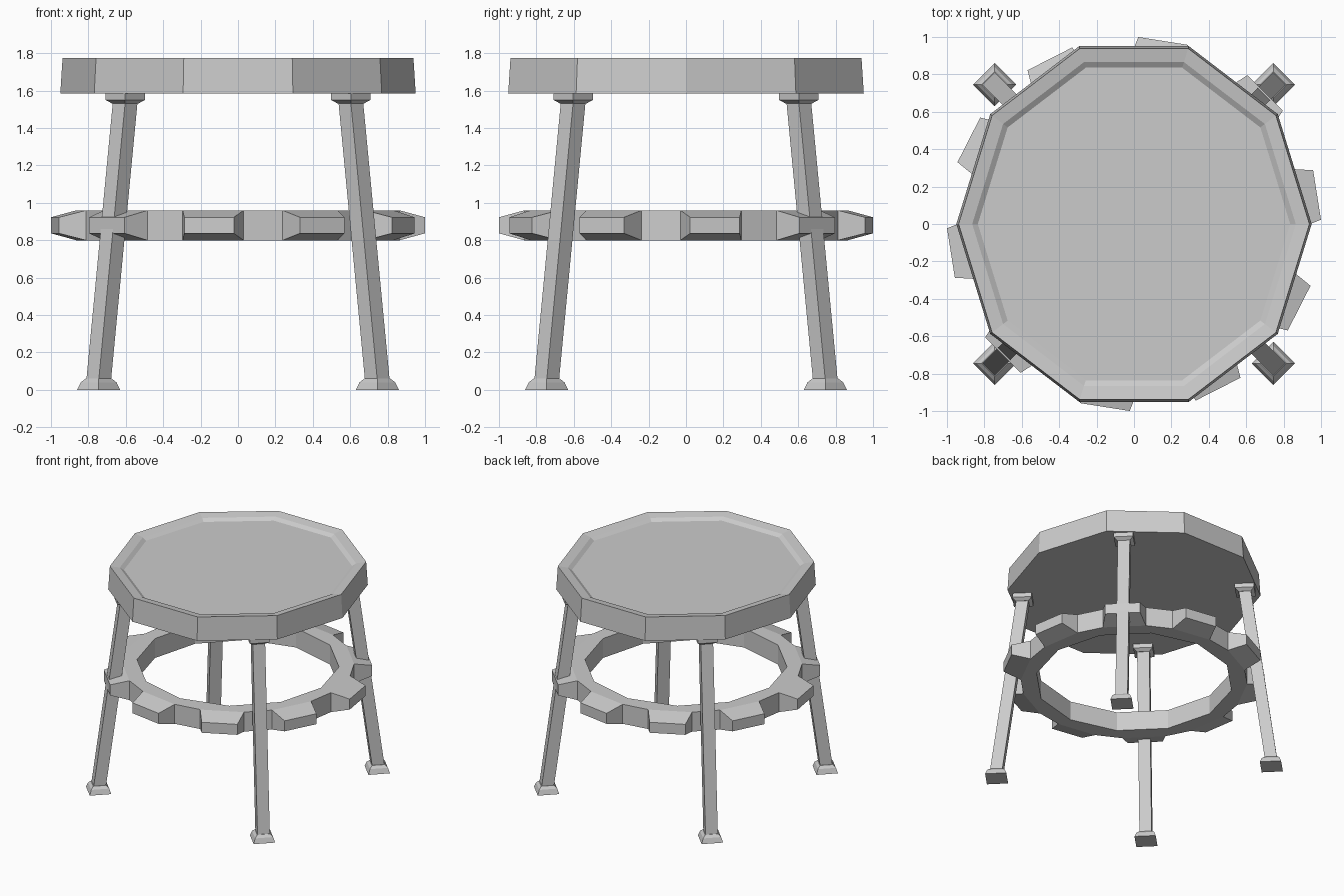
import bpy, bmesh
from math import sin, cos, radians, pi, sqrt

if "Cube" in bpy.data.objects:
    bpy.data.objects.remove(bpy.data.objects["Cube"])

grey = bpy.data.materials.new("plain_grey")
grey.use_nodes = True
COLOUR = (0.6, 0.6, 0.6, 1)
grey.diffuse_color = COLOUR
grey.node_tree.nodes["Principled BSDF"].inputs["Base Color"].default_value = COLOUR


def finish(name, bm):
    bmesh.ops.recalc_face_normals(bm, faces=bm.faces)
    mesh = bpy.data.meshes.new(name)
    bm.to_mesh(mesh)
    bm.free()
    mesh.materials.append(grey)
    obj = bpy.data.objects.new(name, mesh)
    bpy.context.collection.objects.link(obj)
    return obj


def loft(name, sections, sides, start=0.0):
    """Stack of polygons (cx, cy, z, rx, ry), capped at both ends."""
    bm = bmesh.new()
    rings = []
    for cx, cy, z, rx, ry in sections:
        angles = [start + 2 * pi * i / sides for i in range(sides)]
        rings.append([bm.verts.new((cx + rx * cos(a), cy + ry * sin(a), z)) for a in angles])
    for low, high in zip(rings, rings[1:]):
        for i in range(sides):
            j = (i + 1) % sides
            bm.faces.new((low[i], low[j], high[j], high[i]))
    bm.faces.new(rings[0])
    bm.faces.new(rings[-1])
    return finish(name, bm)


# Ten-sided seat with a shallow dished top
SEAT_PROFILE = [(0.95, 1.585), (0.938, 1.775), (0.865, 1.762), (0.835, 1.742)]
loft("seat", [(0, 0, z, r, r * 1.052) for r, z in SEAT_PROFILE], 10)

# Splayed square legs, each with a foot and a top bracket
TOP, BOTTOM = 0.603, 0.745
for side_x, x in (("left", 1), ("right", -1)):
    for side_y, y in (("front", -1), ("back", 1)):
        tag = f"{side_y}_{side_x}"

        def part(name, rows):
            loft(f"{tag}_{name}", [(x * c, y * c, z, r, r) for c, z, r in rows], 4)

        part("leg", [(BOTTOM, 0.05, 0.066), (TOP, 1.54, 0.066)])
        part("foot", [(BOTTOM, 0, 0.115), (BOTTOM, 0.04, 0.096), (BOTTOM, 0.06, 0.07)])
        part("bracket", [(TOP, 1.53, 0.068), (TOP, 1.55, 0.105), (TOP, 1.585, 0.105)])

# Toothed foot ring: flat outline with a twelve-sided hole, raised, then teeth pulled out
LOW, HIGH, ROOT, TIP, HOLE = 0.8, 0.96, 0.865, 1.0, 0.755
TEETH = [9 + 36 * i for i in range(10)]
bm = bmesh.new()


def outline(radius, degrees):
    verts = [bm.verts.new((radius * cos(radians(d)), radius * sin(radians(d)), LOW)) for d in degrees]
    return [bm.edges.new((v, verts[(i + 1) % len(verts)])) for i, v in enumerate(verts)]


edges = outline(ROOT, [t + s * 11 for t in TEETH for s in (-1, 1)])
edges += outline(HOLE, range(0, 360, 30))
bmesh.ops.triangle_fill(bm, edges=edges, use_beauty=True, normal=(0, 0, 1))
raised = bmesh.ops.extrude_face_region(bm, geom=bm.faces[:], use_keep_orig=True)
bmesh.ops.translate(bm, vec=(0, 0, HIGH - LOW), verts=[g for g in raised["geom"] if isinstance(g, bmesh.types.BMVert)])
bmesh.ops.recalc_face_normals(bm, faces=bm.faces)


def is_tooth_root(face):
    c = face.calc_center_median()
    on_rim = all(v.co.xy.length > ROOT - 0.01 for v in face.verts)
    along = max(c.x * cos(radians(t)) + c.y * sin(radians(t)) for t in TEETH)
    return on_rim and len(face.verts) == 4 and along > c.xy.length * 0.999


roots = [f for f in bm.faces if is_tooth_root(f)]
for face in bmesh.ops.extrude_discrete_faces(bm, faces=roots)["faces"]:
    centre = face.calc_center_median()
    out = centre.xy.normalized()
    side = out.orthogonal()
    for v in face.verts:
        across = 0.134 if v.co.xy.dot(side) > 0 else -0.134
        v.co.xy = out * sqrt(TIP ** 2 - across ** 2) + side * across
        v.co.z = 0.923 if v.co.z > centre.z else 0.837
finish("foot_ring", bm)
